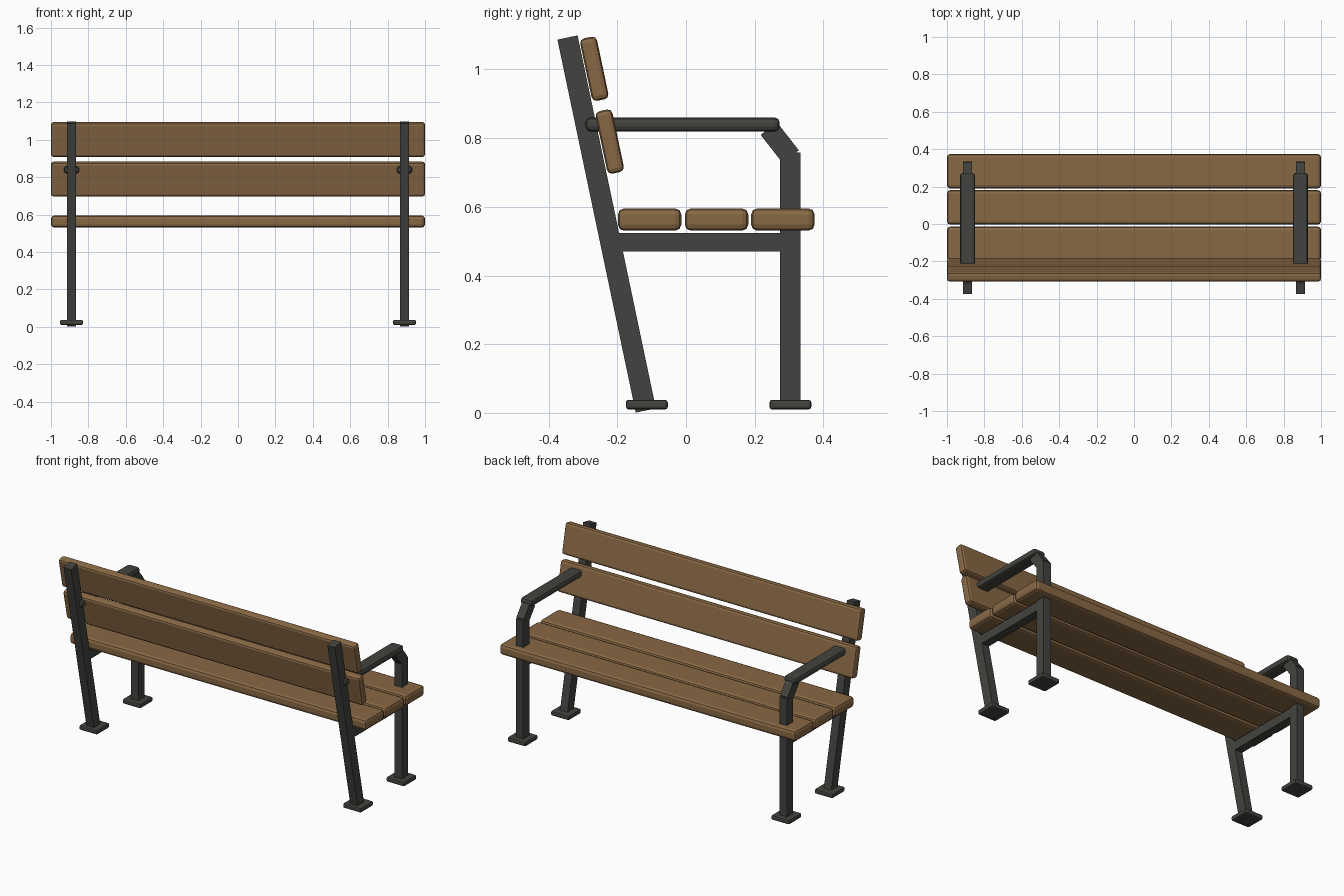
import bpy
from math import radians, atan2, hypot

if "Cube" in bpy.data.objects:
    bpy.data.objects.remove(bpy.data.objects["Cube"])


def material(name, color):
    m = bpy.data.materials.new(name)
    m.diffuse_color = (*color, 1)
    m.use_nodes = True
    m.node_tree.nodes["Principled BSDF"].inputs["Base Color"].default_value = m.diffuse_color
    return m


WOOD = material("wood", (0.25, 0.14, 0.06))
IRON = material("dark_metal", (0.055, 0.057, 0.05))
TILT = radians(11.9)


def box(name, center, size, mat, tilt=0, bevel=0, segments=2):
    bpy.ops.mesh.primitive_cube_add(size=1, location=center)
    o = bpy.context.object
    o.name = name
    o.scale = size
    bpy.ops.object.transform_apply(location=False, rotation=False, scale=True)
    o.rotation_euler.x = tilt
    o.data.materials.append(mat)
    if bevel:
        b = o.modifiers.new("bevel", 'BEVEL')
        b.width = bevel
        b.segments = segments
    return o


def bar(name, x, p0, p1, width, depth):
    # square bar between two (y, z) points in the side plane
    dy, dz = p1[0] - p0[0], p1[1] - p0[1]
    center = (x, (p0[0] + p1[0]) / 2, (p0[1] + p1[1]) / 2)
    return box(name, center, (width, depth, hypot(dy, dz)), IRON, atan2(-dy, dz))


# seat slats
for i, y in enumerate((-0.106, 0.089, 0.282)):
    box(f"seat_slat_{i + 1}", (0, y, 0.563), (2.0, 0.185, 0.065), WOOD, 0, 0.018)

# backrest slats, leaning with the rear legs
for name, y, z in (("upper", -0.267, 1.002), ("lower", -0.222, 0.79)):
    box(f"back_slat_{name}", (0, y, z), (2.0, 0.186, 0.05), WOOD,
        TILT + radians(90), 0.014)

# side frames
for side, x in (("left", -0.89), ("right", 0.89)):
    bar(f"rear_leg_{side}", x, (-0.117, 0.007), (-0.345, 1.093), 0.05, 0.06)
    bar(f"front_leg_{side}", x, (0.304, 0.01), (0.304, 0.758), 0.05, 0.06)
    bar(f"arm_elbow_{side}", x, (0.305, 0.746), (0.241, 0.828), 0.05, 0.06)
    bar(f"seat_rail_{side}", x, (-0.20, 0.497), (0.30, 0.497), 0.05, 0.055)
    # armrest
    box(f"armrest_{side}", (x, -0.01, 0.84), (0.08, 0.565, 0.04), IRON, 0, 0.014)
    # foot plates
    for end, y in (("front", 0.304), ("rear", -0.114)):
        box(f"foot_{end}_{side}", (x, y, 0.024), (0.122, 0.122, 0.028), IRON, 0, 0.008)
